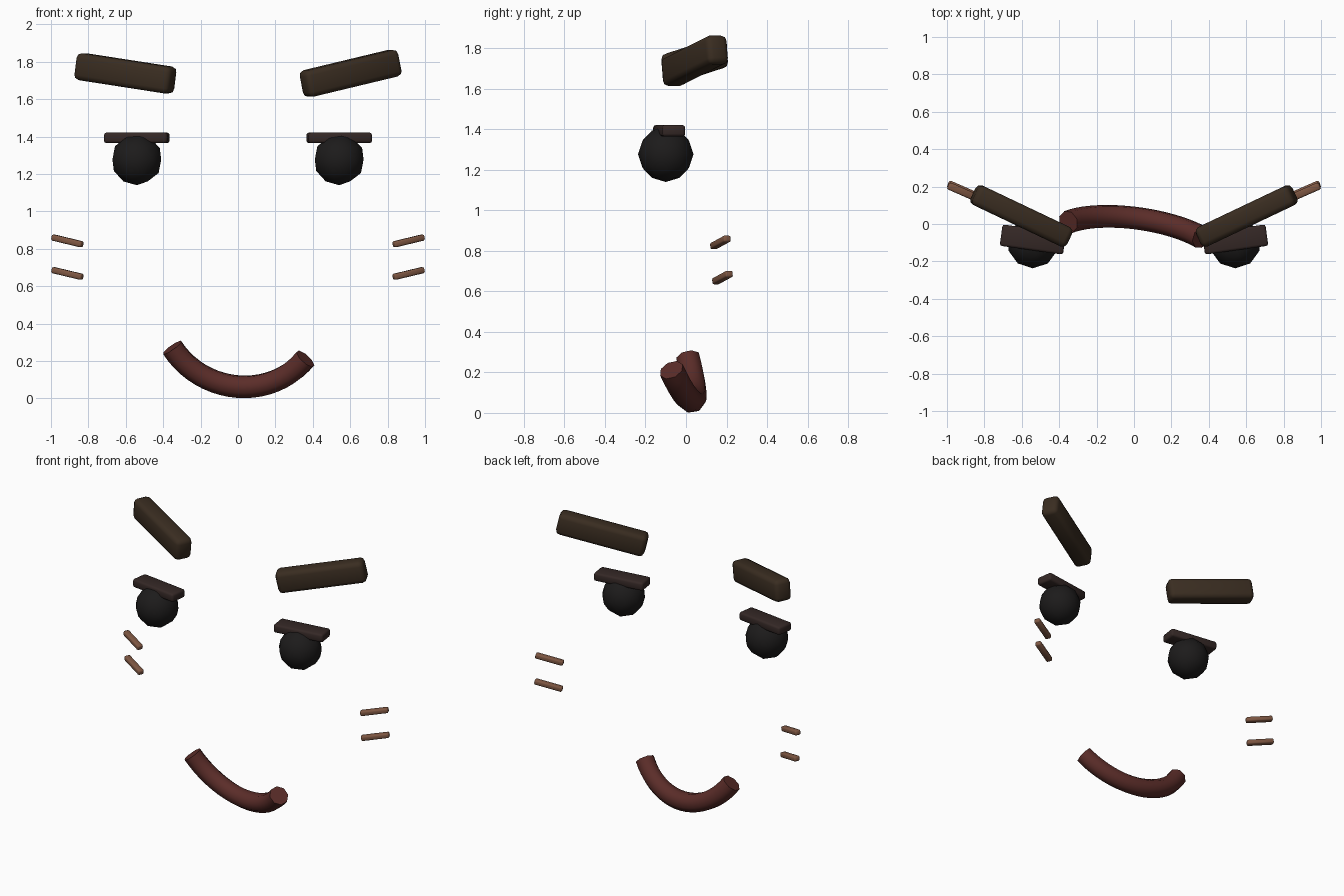
import bpy, bmesh, math
from mathutils import Vector, Matrix

if "Cube" in bpy.data.objects:
    bpy.data.objects.remove(bpy.data.objects["Cube"])


def mat(name, c):
    m = bpy.data.materials.new(name)
    m.diffuse_color = (*c, 1)
    m.use_nodes = True
    m.node_tree.nodes["Principled BSDF"].inputs["Base Color"].default_value = m.diffuse_color
    return m


BROW = mat("brow_brown", (0.042, 0.026, 0.015))
EYE = mat("eye_black", (0.012, 0.011, 0.011))
LID = mat("lid_brown", (0.035, 0.021, 0.019))
CHEEK = mat("cheek_tan", (0.21, 0.095, 0.055))
MOUTH = mat("mouth_red", (0.105, 0.026, 0.022))


def finish(ob, m, angle=60):
    ob.data.materials.append(m)
    bpy.ops.object.select_all(action='DESELECT')
    ob.select_set(True)
    bpy.context.view_layer.objects.active = ob
    bpy.ops.object.shade_smooth_by_angle(angle=math.radians(angle))


def bar(name, centre, axis, size, bevel, m):
    """Rounded bar whose length runs along axis, height as near vertical as possible."""
    a = Vector(axis).normalized()
    side = Vector((0, 0, 1)).cross(a).normalized()
    up = a.cross(side)
    rot = Matrix((a, side, up)).transposed().to_4x4()
    bm = bmesh.new()
    bmesh.ops.create_cube(bm, size=1)
    bmesh.ops.scale(bm, vec=size, verts=bm.verts)
    bmesh.ops.bevel(bm, geom=bm.edges[:], offset=bevel, segments=2, profile=0.5, affect='EDGES')
    bm.transform(Matrix.Translation(centre) @ rot)
    me = bpy.data.meshes.new(name)
    bm.to_mesh(me)
    bm.free()
    ob = bpy.data.objects.new(name, me)
    bpy.context.collection.objects.link(ob)
    finish(ob, m)


for s, tag, rise in ((-1, "left", 0.155), (1, "right", 0.24)):
    # eyebrow
    bar(f"eyebrow_{tag}", (s * 0.602, 0.043, 1.738), (s, 0.475, rise), (0.565, 0.115, 0.145), 0.028, BROW)
    # eyeball
    bpy.ops.mesh.primitive_ico_sphere_add(subdivisions=2, radius=0.137, location=(s * 0.541, -0.1, 1.277))
    eye = bpy.context.object
    eye.name = f"eye_{tag}"
    finish(eye, EYE)
    # eyelid
    bar(f"eyelid_{tag}", (s * 0.541, -0.083, 1.393), (s, 0.14, 0), (0.342, 0.115, 0.056), 0.013, LID)
    # cheek lines
    for name, y, z in (("upper", 0.17, 0.842), ("lower", 0.18, 0.668)):
        bar(f"cheek_line_{name}_{tag}", (s * 0.912, y, z), (s, 0.44, 0.24), (0.18, 0.04, 0.033), 0.009, CHEEK)

# mouth: tube along the circle through three points
A, M, B = Vector((-0.352, 0.01, 0.272)), Vector((0.02, 0.03, 0.062)), Vector((0.36, -0.072, 0.212))
u, v = A - M, B - M
n = u.cross(v)
c = M + (u.length_squared * v.cross(n) + v.length_squared * n.cross(u)) / (2 * n.length_squared)
e1 = (A - c).normalized()
e2 = (B - c - (B - c).dot(e1) * e1).normalized()
R = (A - c).length
sweep = (A - c).angle(B - c)
cu = bpy.data.curves.new("mouth", 'CURVE')
cu.dimensions = '3D'
cu.bevel_depth = 0.062
cu.bevel_resolution = 2
cu.use_fill_caps = True
N = 20
sp = cu.splines.new('POLY')
sp.points.add(N)
for i, p in enumerate(sp.points):
    t = sweep * i / N
    p.co = (*(c + R * (math.cos(t) * e1 + math.sin(t) * e2)), 1)
mouth = bpy.data.objects.new("mouth", cu)
bpy.context.collection.objects.link(mouth)
bpy.ops.object.select_all(action='DESELECT')
mouth.select_set(True)
bpy.context.view_layer.objects.active = mouth
bpy.ops.object.convert(target='MESH')
finish(bpy.context.object, MOUTH)
